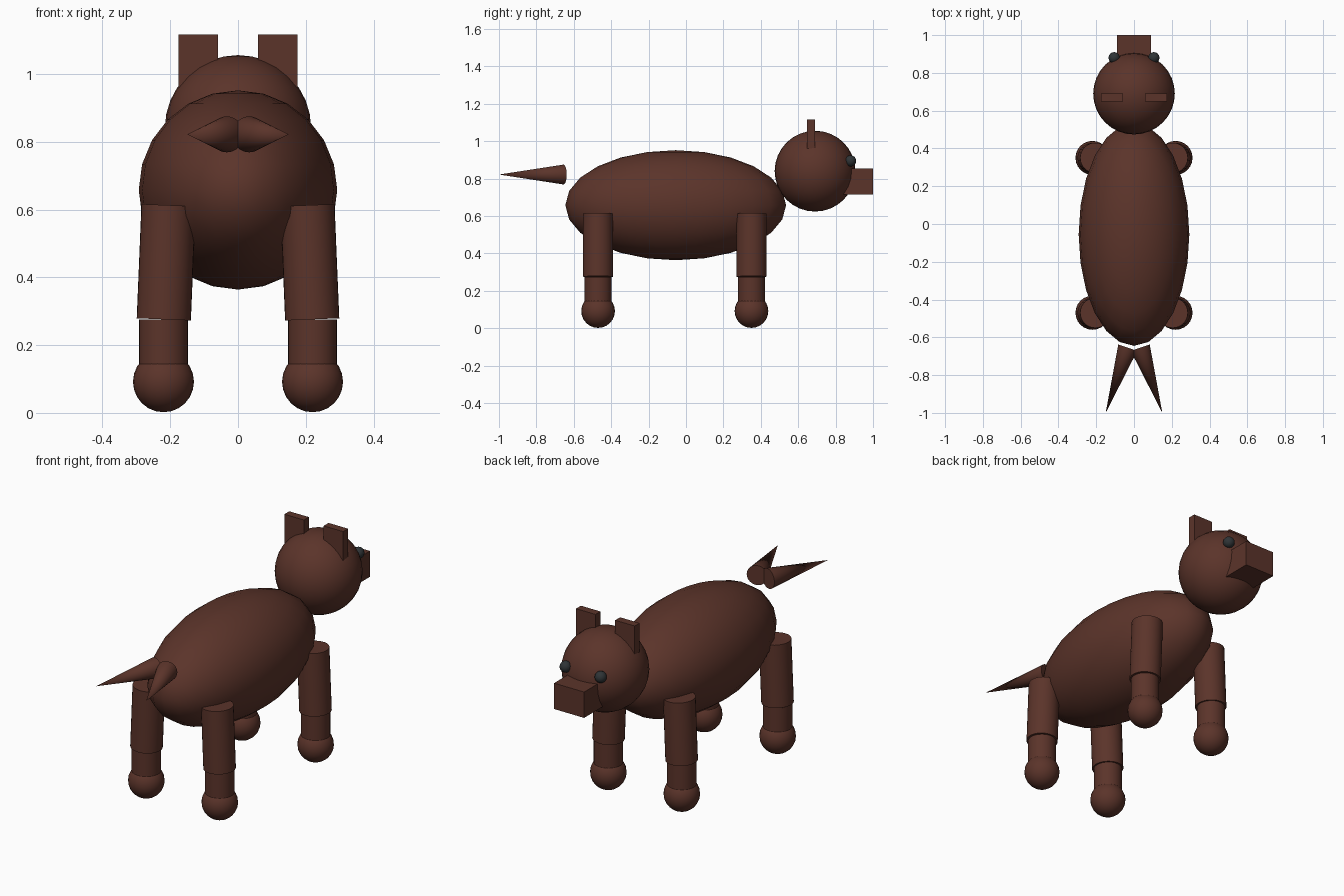
import bpy, math
from mathutils import Vector

if "Cube" in bpy.data.objects:
    bpy.data.objects.remove(bpy.data.objects["Cube"])


def material(name, rgb):
    m = bpy.data.materials.new(name)
    m.diffuse_color = (*rgb, 1)
    m.use_nodes = True
    m.node_tree.nodes["Principled BSDF"].inputs["Base Color"].default_value = m.diffuse_color
    return m


BROWN = material("brown fur", (0.105, 0.034, 0.023))
DARK = material("dark eye", (0.028, 0.034, 0.037))


def finish(name, mat, smooth=True):
    ob = bpy.context.object
    ob.name = name
    ob.data.materials.append(mat)
    bpy.ops.object.transform_apply(location=False, rotation=True, scale=True)
    if smooth:
        bpy.ops.object.shade_smooth_by_angle(angle=math.radians(40))
    return ob


def ball(name, loc, radii, mat=BROWN, seg=32, rings=16):
    bpy.ops.mesh.primitive_uv_sphere_add(segments=seg, ring_count=rings, radius=1, location=loc)
    bpy.context.object.scale = radii
    return finish(name, mat)


def box(name, low, high):
    low, high = Vector(low), Vector(high)
    bpy.ops.mesh.primitive_cube_add(size=1, location=(low + high) / 2)
    bpy.context.object.scale = high - low
    return finish(name, BROWN, False)


def rod(name, start, end, r1, r2):
    # cylinder or cone between two points
    start, end = Vector(start), Vector(end)
    d = end - start
    bpy.ops.mesh.primitive_cone_add(vertices=32, radius1=r1, radius2=r2, depth=d.length,
                                    location=(start + end) / 2,
                                    rotation=d.to_track_quat('Z', 'Y').to_euler())
    return finish(name, BROWN)


# Body, head and snout
ball("body", (0, -0.055, 0.658), (0.293, 0.59, 0.294), seg=24, rings=12)
ball("head", (0, 0.69, 0.84), (0.216, 0.216, 0.216))
box("snout", (-0.09, 0.72, 0.715), (0.09, 1.0, 0.855))

for s, side in ((-1, "left"), (1, "right")):
    # Ears and eyes
    box(side + "_ear", (s * 0.1175 - 0.0585, 0.648, 0.96), (s * 0.1175 + 0.0585, 0.69, 1.117))
    ball(side + "_eye", (s * 0.105, 0.88, 0.895), (0.03, 0.03, 0.03), DARK, 16, 10)
    # Forked tail
    rod(side + "_tail_cone", (s * 0.033, -0.655, 0.822), (s * 0.15, -1.0, 0.822), 0.053, 0)
    # Legs: slightly splayed upper part, straight lower part, round paw
    for y, end in ((0.35, "front"), (-0.47, "rear")):
        name = end + "_" + side
        rod(name + "_upper_leg", (s * 0.219, y, 0.276), (s * 0.205, y, 0.613), 0.08, 0.08)
        rod(name + "_lower_leg", (s * 0.22, y, 0.1), (s * 0.22, y, 0.275), 0.072, 0.072)
        ball(name + "_paw", (s * 0.22, y, 0.092), (0.09, 0.09, 0.09), seg=24, rings=12)
